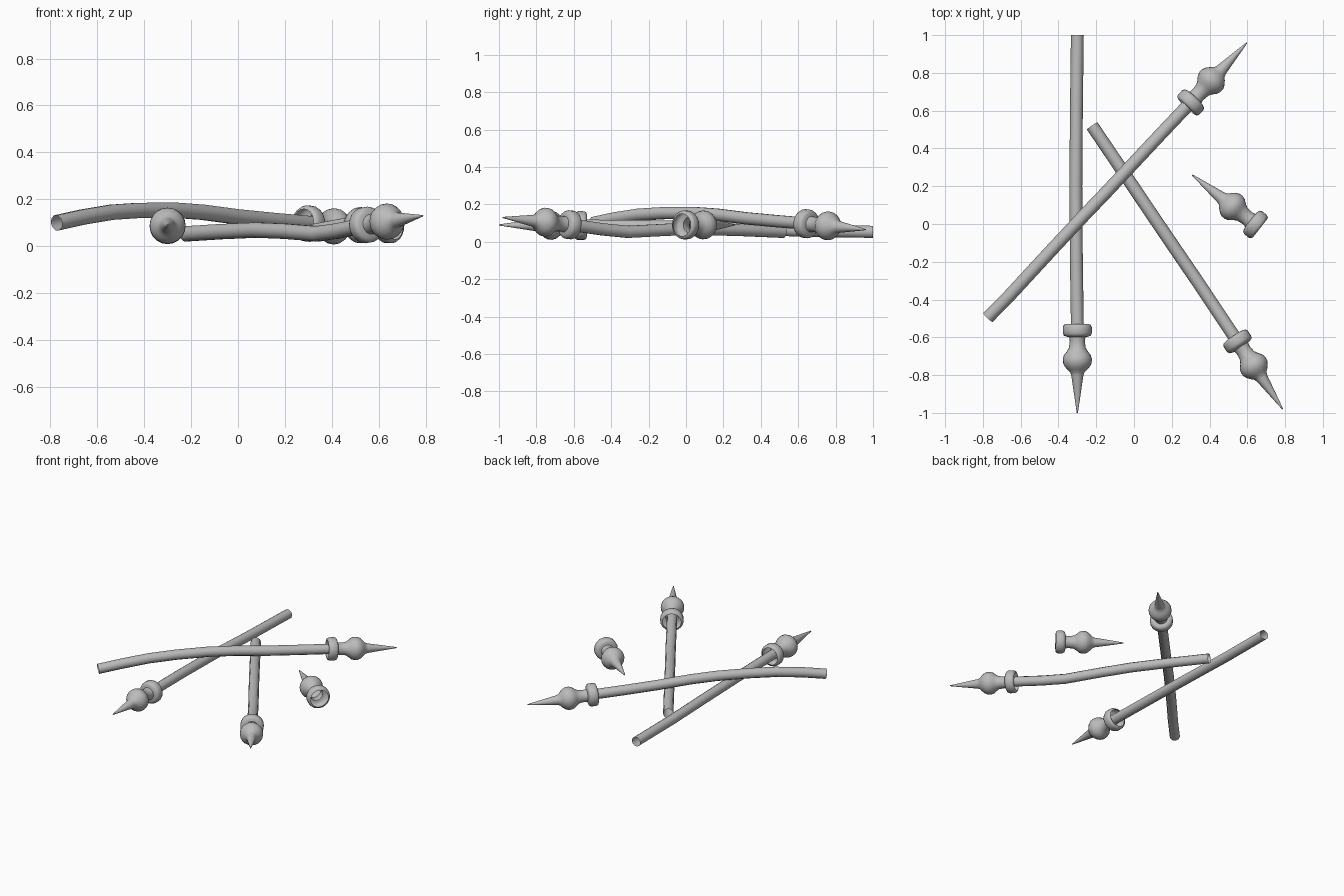
import bpy, bmesh, math
from mathutils import Vector

cube = bpy.data.objects.get("Cube")
if cube:
    bpy.data.objects.remove(cube)

# Single grey metal colour
GREY = (0.5, 0.5, 0.5, 1)
metal = bpy.data.materials.new("grey_metal")
metal.use_nodes = True
metal.diffuse_color = GREY
metal.node_tree.nodes["Principled BSDF"].inputs["Base Color"].default_value = GREY

SIDES = 20
SHAFT_RADIUS = 0.034

# Spearhead profile as (radius, distance from the open socket end)
PROFILE = [(0.06, 0), (0.071, 0.004), (0.077, 0.016), (0.077, 0.048),
           (0.071, 0.061), (0.058, 0.066), (0.043, 0.069), (0.04, 0.09),
           (0.044, 0.125), (0.056, 0.145), (0.071, 0.164), (0.077, 0.185),
           (0.076, 0.205), (0.067, 0.224), (0.052, 0.242), (0.038, 0.255),
           (0.032, 0.272), (0.003, 0.47)]


def make_head(name, base, tip):
    """Lathe the socket ring, bulb and spike, then aim it at the tip."""
    base, tip = Vector(base), Vector(tip)
    bm = bmesh.new()
    rings = []
    for r, h in PROFILE:
        rings.append([bm.verts.new((r * math.cos(a), r * math.sin(a), h))
                      for a in (math.tau * i / SIDES for i in range(SIDES))])
    for low, high in zip(rings, rings[1:]):
        for i in range(SIDES):
            j = (i + 1) % SIDES
            bm.faces.new((low[i], low[j], high[j], high[i]))
    bm.faces.new(rings[-1])
    mesh = bpy.data.meshes.new(name)
    bm.to_mesh(mesh)
    bm.free()
    mesh.materials.append(metal)
    obj = bpy.data.objects.new(name, mesh)
    bpy.context.collection.objects.link(obj)
    axis = tip - base
    obj.rotation_euler = axis.to_track_quat("Z", "Y").to_euler()
    obj.location = base
    obj.scale = (1, 1, axis.length / PROFILE[-1][1])
    bpy.ops.object.select_all(action="DESELECT")
    obj.select_set(True)
    bpy.context.view_layer.objects.active = obj
    bpy.ops.object.shade_smooth_by_angle(angle=math.radians(50))


def make_shaft(name, points):
    """Sweep an open round tube along a gently bent path."""
    curve = bpy.data.curves.new(name, "CURVE")
    curve.dimensions = "3D"
    curve.bevel_depth = SHAFT_RADIUS
    curve.bevel_resolution = 3
    spline = curve.splines.new("POLY")
    spline.points.add(len(points) - 1)
    for p, co in zip(spline.points, points):
        p.co = (*co, 1)
    spline.use_smooth = True
    curve.materials.append(metal)
    bpy.context.collection.objects.link(bpy.data.objects.new(name, curve))


def make_spear(name, path, tip):
    """Shaft whose last path point is the socket of the head."""
    base = Vector(path[-1])
    inside = base + (Vector(tip) - base) * 0.2
    make_shaft(name + "_shaft", path + [tuple(inside)])
    make_head(name + "_head", base, tip)


# Spear lying front to back
make_spear("straight_spear",
           [(-0.3, 1, 0.053), (-0.305, 0.6, 0.06), (-0.308, 0.2, 0.075),
            (-0.305, -0.2, 0.083), (-0.3, -0.53, 0.086)],
           (-0.3, -1, 0.09))

# Bent spear resting on top of the other two
make_spear("top_spear",
           [(-0.773, -0.495, 0.1), (-0.66, -0.38, 0.125), (-0.54, -0.25, 0.145),
            (-0.42, -0.12, 0.153), (-0.27, 0.04, 0.154), (-0.15, 0.165, 0.145),
            (0, 0.325, 0.125), (0.15, 0.485, 0.11), (0.278, 0.62, 0.099)],
           (0.598, 0.96, 0.065))

# Spear with a kink near its raised head
make_spear("kinked_spear",
           [(-0.222, 0.52, 0.053), (-0.08, 0.31, 0.062), (0.08, 0.072, 0.069),
            (0.2, -0.105, 0.064), (0.34, -0.31, 0.053), (0.43, -0.445, 0.066),
            (0.53, -0.595, 0.088)],
           (0.787, -0.98, 0.13))

# Loose head lying beside the spears
make_head("loose_head", (0.668, -0.022, 0.09), (0.308, 0.26, 0.09))
